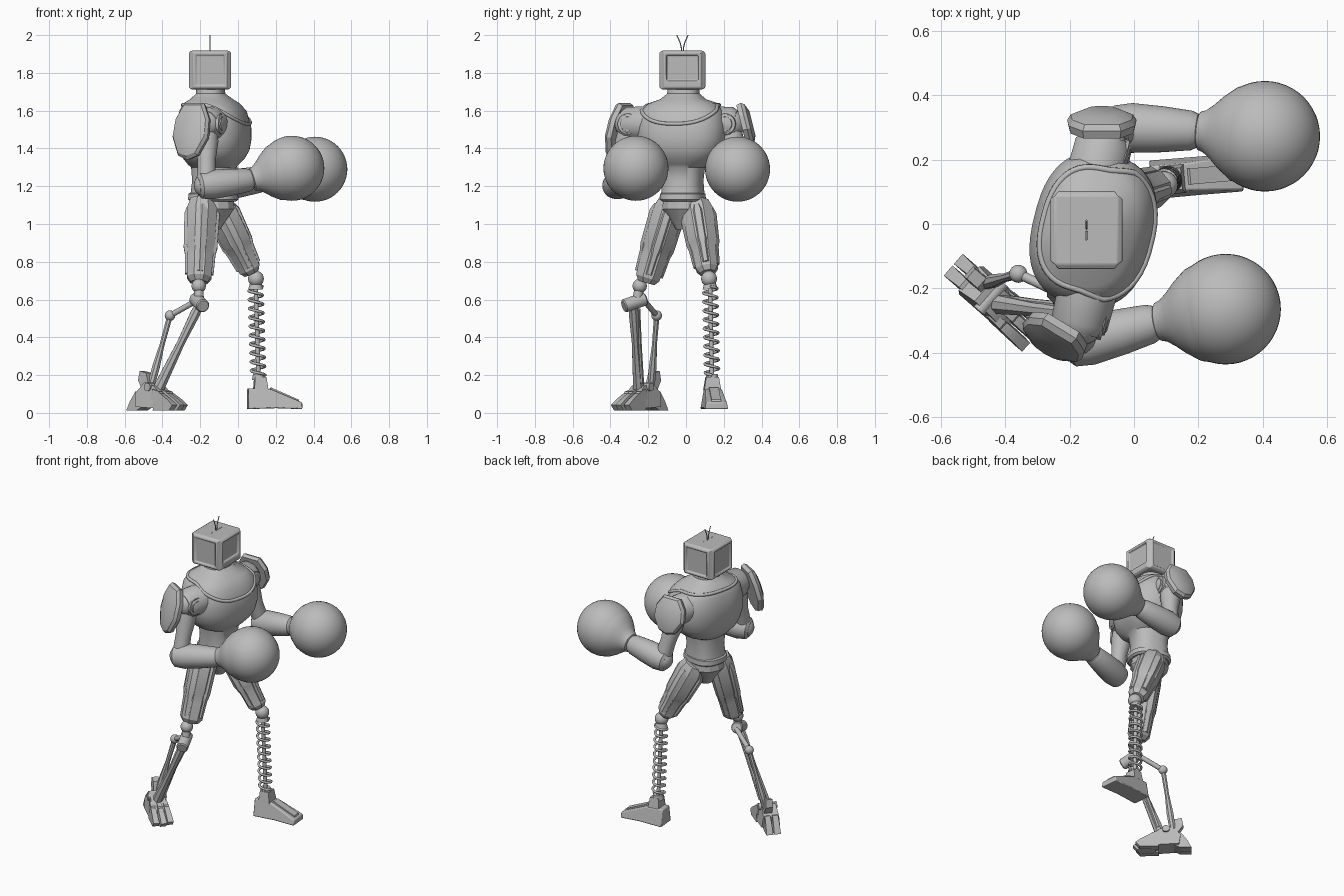
import bpy, bmesh, math
from mathutils import Vector, Matrix

if "Cube" in bpy.data.objects:
    bpy.data.objects.remove(bpy.data.objects["Cube"])

grey = bpy.data.materials.new("plain grey")
grey.use_nodes = True
grey.diffuse_color = (0.5, 0.5, 0.5, 1)
grey.node_tree.nodes["Principled BSDF"].inputs["Base Color"].default_value = (0.5, 0.5, 0.5, 1)


def finish(name, bm, angle=35, bevel=0):
    bmesh.ops.recalc_face_normals(bm, faces=bm.faces)
    me = bpy.data.meshes.new(name)
    bm.to_mesh(me)
    bm.free()
    ob = bpy.data.objects.new(name, me)
    bpy.context.collection.objects.link(ob)
    me.materials.append(grey)
    if bevel:
        mod = ob.modifiers.new("bevel", "BEVEL")
        mod.width, mod.segments = bevel, 2
    bpy.ops.object.select_all(action="DESELECT")
    ob.select_set(True)
    bpy.context.view_layer.objects.active = ob
    bpy.ops.object.shade_smooth_by_angle(angle=math.radians(angle))


def skin(bm, rings):
    """Bridge rings of points and cap both ends."""
    loops = [[bm.verts.new(p) for p in r] for r in rings]
    n = len(loops[0])
    for a, b in zip(loops, loops[1:]):
        for i in range(n):
            bm.faces.new((a[i], a[(i + 1) % n], b[(i + 1) % n], b[i]))
    bm.faces.new(loops[0])
    bm.faces.new(loops[-1])


def oval(rx, ry, n, power=2):
    pts = []
    for i in range(n):
        a = 2 * math.pi * (i + 0.5) / n
        c, s = math.cos(a), math.sin(a)
        pts.append((rx * math.copysign(abs(c) ** (2 / power), c),
                    ry * math.copysign(abs(s) ** (2 / power), s)))
    return pts


def limb(name, p0, p1, profile, sides=24, squash=1, angle=35):
    """Turned shape along p0-p1; profile is (fraction, radius)."""
    p0, p1 = Vector(p0), Vector(p1)
    d = (p1 - p0).normalized()
    side = d.cross((1, 0, 0) if abs(d.x) < 0.9 else (0, 0, 1)).normalized()
    fore = side.cross(d)
    bm = bmesh.new()
    skin(bm, [[p0.lerp(p1, t) + fore * u + side * v for u, v in oval(r, r * squash, sides)]
              for t, r in profile])
    finish(name, bm, angle)


def rod(name, p0, p1, r, sides=12):
    limb(name, p0, p1, [(0, r), (1, r)], sides)


def ball(name, p, r, seg=24):
    bm = bmesh.new()
    bmesh.ops.create_uvsphere(bm, u_segments=seg, v_segments=seg // 2, radius=r,
                              matrix=Matrix.Translation(p))
    finish(name, bm, 60)


def prism(name, outline, width, loc, yaw=0, top=1, bevel=0):
    """Side outline (x, z) extruded across y, narrowed by top at full height."""
    high = max(z for x, z in outline)
    bm = bmesh.new()
    m = Matrix.Translation(loc) @ Matrix.Rotation(math.radians(yaw), 4, "Z")
    skin(bm, [[m @ Vector((x, s * width / 2 * (1 + (top - 1) * z / high), z)) for x, z in outline]
              for s in (-1, 1)])
    finish(name, bm, 30, bevel)


def wire(name, pts, r, closed=False):
    cu = bpy.data.curves.new(name, "CURVE")
    cu.dimensions = "3D"
    cu.bevel_depth, cu.bevel_resolution, cu.use_fill_caps = r, 2, True
    sp = cu.splines.new("POLY")
    sp.points.add(len(pts) - 1)
    for q, p in zip(sp.points, pts):
        q.co = (*p, 1)
    sp.use_cyclic_u = closed
    ob = bpy.data.objects.new(name, cu)
    bpy.context.collection.objects.link(ob)
    cu.materials.append(grey)


# Torso and neck, turned slightly at the shoulders: z, back x, front x, half width
body = [(1.74, -.22, -.075, .08), (1.69, -.22, -.07, .085), (1.66, -.25, -.03, .12),
        (1.64, -.28, .0, .18), (1.60, -.30, .035, .222), (1.52, -.315, .06, .24),
        (1.45, -.312, .062, .24), (1.39, -.30, .052, .222), (1.35, -.285, .03, .195),
        (1.315, -.26, .0, .15), (1.30, -.245, -.015, .115), (1.23, -.24, -.025, .106),
        (1.15, -.25, -.012, .112)]
turn = Matrix.Translation((-.135, -.016, 0)) @ Matrix.Rotation(math.radians(-14), 4, "Z")


def body_ring(z, back, front, half, n=48, grow=0.0):
    c = (back + front) / 2 + .135
    return [turn @ Vector((c + u, v, z)) for u, v in
            oval((front - back) / 2 + grow, half + grow, n, 2.5)]


bm = bmesh.new()
skin(bm, [body_ring(*s) for s in body])
finish("torso", bm, 40)


def body_at(z):
    for a, b in zip(body, body[1:]):
        if a[0] >= z >= b[0]:
            t = (a[0] - z) / (a[0] - b[0])
            return [p + (q - p) * t for p, q in zip(a, b)]


# Raised collar dipping at the chest, and the waist belt
collar = []
for i in range(48):
    f = math.cos(2 * math.pi * (i + .5) / 48)
    collar.append(body_ring(*body_at(1.63 - .1 * max(f, 0) ** 1.5))[i])
wire("collar", collar, .01, True)
bm = bmesh.new()
skin(bm, [body_ring(z, -.25, -.012, .106, grow=g) for z, g in
          ((1.165, 0), (1.16, .01), (1.13, .012), (1.12, 0))])
finish("belt", bm)

# Pelvis
limb("pelvis", (-.135, -.015, 1.14), (-.135, -.015, .97),
     [(0, .115), (.35, .12), (.7, .075), (1, .04)], 12, .95, 25)

# Box head with inset panels on the sides and a smaller, deeper screen in front
bm = bmesh.new()
head_m = Matrix.Translation((-.148, -.019, 1.815))
bmesh.ops.create_cube(bm, size=1, matrix=head_m @ Matrix.Diagonal((.196, .214, .205, 1)))
for f in [f for f in bm.faces if abs(f.normal.z) < .5]:
    front = f.normal.x > .5
    out = f.normal.copy()
    bmesh.ops.inset_individual(bm, faces=[f], thickness=.014)
    bmesh.ops.translate(bm, verts=f.verts, vec=out * .014)
    bmesh.ops.inset_individual(bm, faces=[f], thickness=.016)
    if front:
        for v in f.verts:
            v.co.z = 1.826 + (v.co.z - 1.815) * .85
    bmesh.ops.inset_individual(bm, faces=[f], thickness=.006)
    bmesh.ops.translate(bm, verts=f.verts, vec=out * -(.014 if front else .008))
finish("head", bm, 30, .009)
for s in (-1, 1):
    wire("antenna", [(-.148, -.019 + s * (.004 + .026 * t * t), 1.91 + .09 * t)
                     for t in (0, .3, .6, 1)], .003)
for k in range(-3, 4):
    rod("head_vent", (-.148, -.019 + k * .018, 1.915), (-.148, -.019 + k * .018, 1.919), .004, 8)

# Arms: shoulder, elbow, wrist, glove and shield centre for each side
arms = [(-1, (-.165, -.29, 1.53), (-.168, -.37, 1.205), (.072, -.305, 1.235), (.285, -.265, 1.295),
         (-.25, -.358, 1.49), (.19, -.115, 0), .155),
        (1, (-.10, .225, 1.53), (-.035, .3, 1.21), (.2, .29, 1.25), (.407, .273, 1.29),
         (-.10, .318, 1.525), (1, 0, 0), .12)]
for s, sh, el, wr, gl, mid, along, h in arms:
    sh, el, wr, gl, mid = map(Vector, (sh, el, wr, gl, mid))
    axle = turn.to_3x3() @ Vector((0, s, 0))
    fwd = turn.to_3x3() @ Vector((1, 0, 0))
    limb("shoulder_socket", sh - axle * .13, sh + axle * .05, [(0, .095), (.85, .09), (1, .07)])
    ball("shoulder_joint", sh + axle * .01, .078)
    limb("shoulder_disc", sh, sh + fwd * .085, [(0, .06), (.9, .055), (.9, .04), (1, .038)])
    limb("upper_arm", sh, el, [(0, .06), (.3, .062), (.6, .048), (.85, .05), (1, .045)])
    ball("elbow", el, .066)
    limb("forearm", el - (wr - el) * .18, wr,
         [(0, .05), (.05, .068), (.25, .078), (.6, .072), (.92, .062), (1, .052)])
    limb("glove_cuff", wr, gl, [(0, .052), (.02, .06), (.1, .066), (.22, .086), (.36, .115),
                                (.55, .146), (.75, .16)], 48)
    ball("glove", gl, .172, 48)
    # Curved shield plate outside the shoulder, leaning in at the top
    ahead = Vector(along).normalized()
    out = ahead.cross((0, 0, 1)) * -s
    up = (Vector((0, 0, 1)) - out * .25).normalized()
    out = ahead.cross(up) * -s
    shape = [(-.55, 1), (.55, 1), (.95, .45), (1, -.2), (.55, -.85), (0, -1), (-.55, -.85),
             (-1, -.2), (-.95, .45)]
    bm = bmesh.new()
    skin(bm, [[mid + ahead * x * k * .108 + up * z * k * h + out * o for x, z in shape]
              for o, k in ((-.025, .95), (0, 1), (.018, .9), (.035, .55))])
    finish("shoulder_shield", bm, 25)


# Armoured thighs: faceted core with long raised plates round it
def thigh(hip, knee, r0, r1):
    hip, knee = Vector(hip), Vector(knee)
    d = (knee - hip).normalized()
    limb("thigh_core", hip, knee, [(0, r0 * .8), (.12, r0), (.55, r0 * .95), (.6, r0 * .87),
                                   (.7, r1 * 1.08), (.94, r1), (1, r1 * .7)], 8, 1, 20)
    side = d.cross((1, 0, 0)).normalized()
    for k in range(4):
        out = Matrix.Rotation(k * math.pi / 2, 3, d) @ side
        limb("thigh_plate", hip.lerp(knee, .1) + out * r0 * .75, hip.lerp(knee, .9) + out * r1 * .8,
             [(0, .02), (.1, .034), (.6, .034), (.7, .026), (1, .022)], 6, .95, 20)


thigh((-.187, -.075, 1.13), (-.207, -.21, .69), .086, .07)
thigh((-.11, .055, 1.11), (.073, .115, .74), .088, .062)

# Spring leg
ball("spring_knee", (.095, .122, .71), .042)
turns, steps = 10, 16
wire("spring", [(.093 + .014 * t + .037 * math.cos(a), .128 + .01 * t + .037 * math.sin(a), .67 - .47 * t)
                for t, a in ((i / (turns * steps), 2 * math.pi * i / steps)
                             for i in range(turns * steps + 1))], .0075)
rod("spring_core", (.093, .127, .70), (.109, .138, .17), .012)
limb("spring_cap", (.094, .127, .69), (.094, .128, .655), [(0, .03), (1, .04)])
limb("spring_seat", (.109, .138, .205), (.109, .138, .175), [(0, .03), (1, .035)])
prism("spring_ankle", [(-.03, 0), (.045, 0), (.035, .07), (-.025, .07)], .09, (.113, .138, .12), 5, .75)
prism("spring_foot", [(0, .02), (.15, .025), (.285, .02), (.285, .055), (.12, .125), (0, .13)],
      .13, (.052, .137, 0), 5, .65, .006)
prism("foot_plate", [(0, .0), (.16, -.066), (.155, -.052), (.01, .012)], .05, (.165, .147, .122), 5)

# Strut leg: knee, twin struts and ankle
ball("strut_knee", (-.208, -.245, .672), .038)
rod("knee_link", (-.208, -.245, .67), (-.205, -.265, .57), .026)
limb("knee_drum", (-.185, -.33, .565), (-.225, -.215, .605), [(0, .03), (.05, .036), (.95, .036), (1, .03)])
limb("main_strut", (-.205, -.28, .57), (-.42, -.25, .13), [(0, .022), (.1, .028), (.45, .022), (1, .032)], 8)
limb("side_strut", (-.22, -.255, .55), (-.39, -.235, .16), [(0, .014), (.5, .012), (1, .014)], 8)
rod("upper_link", (-.20, -.23, .605), (-.36, -.155, .515), .015)
ball("link_joint", (-.36, -.155, .515), .028)
limb("rear_strut", (-.36, -.155, .515), (-.465, -.185, .13), [(0, .016), (.4, .014), (.7, .022), (1, .02)], 8)

# Clawed foot, turned outward
yaw = -41
base = Matrix.Translation((-.423, -.248, .012)) @ Matrix.Rotation(math.radians(yaw), 4, "Z")
prism("claw_foot_body", [(-.11, .02), (.06, .01), (.07, .07), (.01, .13), (-.06, .15), (-.12, .09)],
      .12, base.translation, yaw, .7)
for k in (-1, 0, 1):
    p = base @ Vector((.03 - .015 * abs(k), k * .04, 0))
    prism("toe", [(0, 0), (.115, 0), (.14, .03), (.10, .06), (.05, .09), (0, .095)],
          .04, p, yaw + k * 2, .75)
    prism("toe_knuckle", [(-.02, .06), (.06, .055), (.04, .10), (-.01, .115)], .034, p, yaw + k * 2, .8)
for k in (-1, 1):
    prism("heel_claw", [(0, .09), (-.05, .10), (-.085, .05), (-.11, 0), (-.04, 0), (0, .02)],
          .042, base @ Vector((-.075, k * .024, 0)), yaw, .8)
prism("heel_fin", [(0, 0), (.045, 0), (.01, .11), (-.035, .12), (-.045, .07)], .05,
      base @ Vector((-.09, .015, .09)), yaw, .8)
rod("ankle_axle", base @ Vector((-.03, -.055, .125)), base @ Vector((-.03, .06, .125)), .022)
